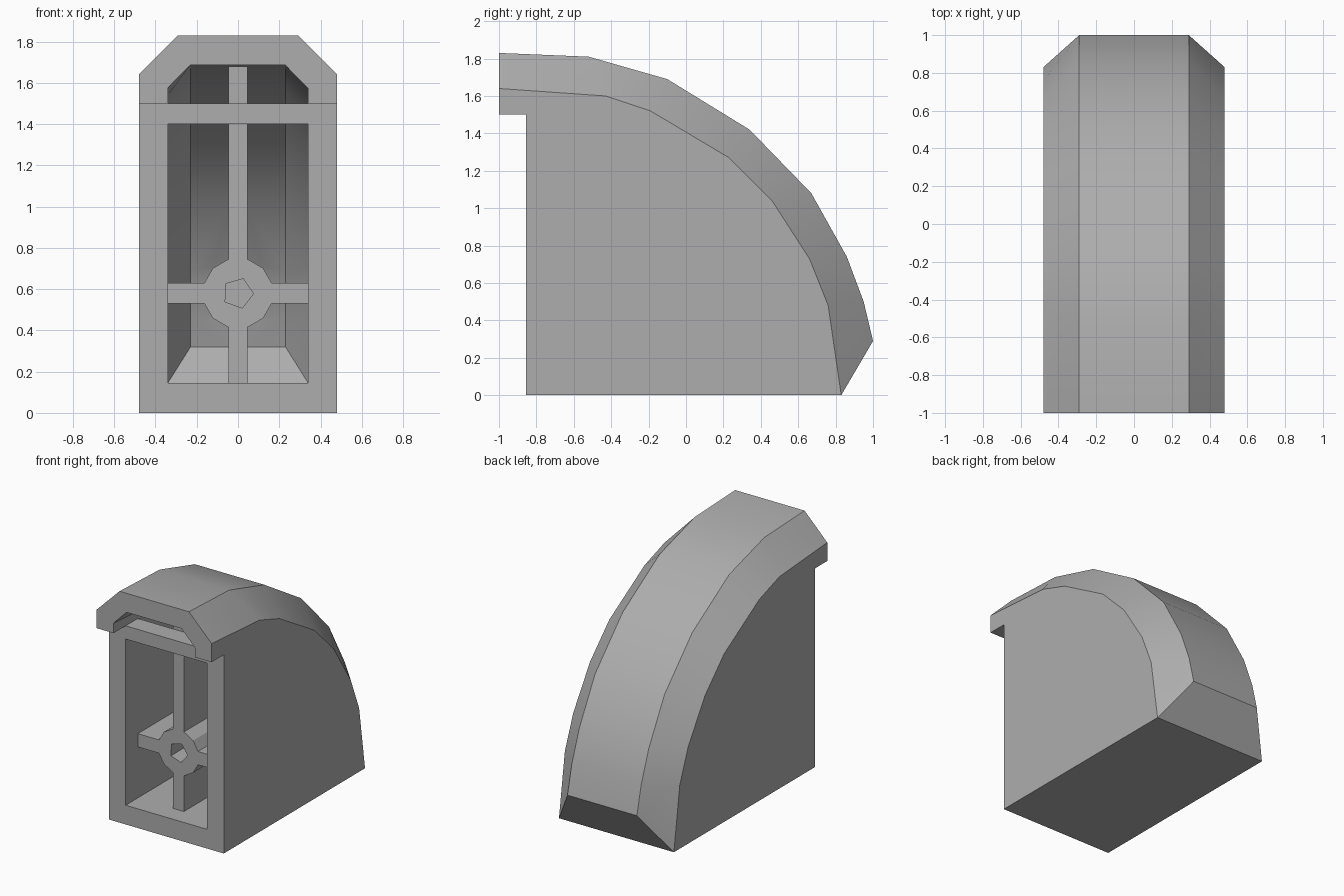
import bpy, bmesh
from math import radians

cube = bpy.data.objects.get("Cube")
if cube:
    bpy.data.objects.remove(cube, do_unlink=True)

grey = bpy.data.materials.new("light grey")
grey.use_nodes = True
colour = (0.42, 0.42, 0.42, 1)
grey.diffuse_color = colour
grey.node_tree.nodes["Principled BSDF"].inputs["Base Color"].default_value = colour


def finish(name, bm):
    bmesh.ops.recalc_face_normals(bm, faces=bm.faces)
    mesh = bpy.data.meshes.new(name)
    bm.to_mesh(mesh)
    bm.free()
    mesh.materials.append(grey)
    ob = bpy.data.objects.new(name, mesh)
    bpy.context.collection.objects.link(ob)
    return ob


def curved_block(name, ridge, side, tail, ridge_x, side_x):
    """Curved slope with chamfered shoulders; tail closes the side outline."""
    bm = bmesh.new()
    rails = [[bm.verts.new((x, y, z)) for y, z in pts]
             for x, pts in ((-side_x, side), (-ridge_x, ridge),
                            (ridge_x, ridge), (side_x, side))]
    ends = [[bm.verts.new((x, y, z)) for y, z in tail] for x in (-side_x, side_x)]
    for a, b in zip(rails, rails[1:]):
        for i in range(len(a) - 1):
            bm.faces.new((a[i], a[i + 1], b[i + 1], b[i]))
    left, right = rails[0] + ends[0], rails[3] + ends[1]
    bm.faces.new(left)
    bm.faces.new(right)
    # underside and front steps
    low = len(side) - 1
    for i in range(low, len(left) - 1):
        bm.faces.new((left[i], left[i + 1], right[i + 1], right[i]))
    # lower rear chamfer and front lip
    bm.faces.new([r[-1] for r in rails])
    bm.faces.new([r[0] for r in rails] + [right[-1], left[-1]])
    return finish(name, bm)


def box(name, x, y, z):
    bm = bmesh.new()
    bmesh.ops.create_cube(bm, size=1)
    for v in bm.verts:
        v.co = [r[0] if c < 0 else r[1] for c, r in zip(v.co, (x, y, z))]
    return finish(name, bm)


def tube(name, sides, radius, turn, y0, y1):
    bpy.ops.mesh.primitive_cylinder_add(vertices=sides, radius=radius, depth=y1 - y0,
                                        location=(0, (y0 + y1) / 2, 0.58),
                                        rotation=(radians(90), radians(turn), 0))
    ob = bpy.context.object
    ob.name = name
    ob.data.materials.append(grey)
    return ob


def cut(target, cutter):
    mod = target.modifiers.new("cut", "BOOLEAN")
    mod.operation, mod.solver, mod.object = "DIFFERENCE", "EXACT", cutter
    bpy.context.view_layer.objects.active = target
    bpy.ops.object.modifier_apply(modifier=mod.name)
    bpy.data.objects.remove(cutter, do_unlink=True)


# outer block with overhanging front lip
body = curved_block(
    "curved_slope_shell",
    [(-1, 1.83), (-.52, 1.81), (-.1, 1.69), (.34, 1.42),
     (.67, 1.08), (.86, .74), (.95, .5), (1, .29)],
    [(-1, 1.64), (-.43, 1.6), (-.19, 1.52), (.23, 1.27),
     (.46, 1.04), (.66, .73), (.76, .48), (.83, 0)],
    [(-.855, 0), (-.855, 1.5), (-1, 1.5)], .29, .48)

# hollow interior, open at the front
hollow = curved_block(
    "hollow",
    [(-1.1, 1.69), (-.54, 1.67), (-.15, 1.56), (.25, 1.31),
     (.55, 1), (.73, .69), (.82, .46), (.86, .32)],
    [(-1.1, 1.58), (-.45, 1.54), (-.22, 1.46), (.18, 1.21),
     (.4, .99), (.59, .7), (.68, .46), (.75, .145)],
    [(-1.1, .145)], .23, .34)

# solid pieces left standing inside the hollow
cut(hollow, box("front_bar", (-.6, .6), (-.855, -.71), (1.4, 1.5)))
cut(hollow, box("upright_rib", (-.045, .045), (-.71, 1.2), (0, 2)))
cut(hollow, box("level_rib", (-.6, .6), (-.71, 1.2), (.53, .63)))
cut(hollow, tube("rib_hub", 12, .172, 15, -.71, 1.2))
cut(body, hollow)

# bore through the hub
cut(body, tube("hub_bore", 5, .075, 20, -.8, .74))

bpy.ops.object.select_all(action="DESELECT")
body.select_set(True)
bpy.context.view_layer.objects.active = body
bpy.ops.object.shade_smooth_by_angle(angle=radians(30))
